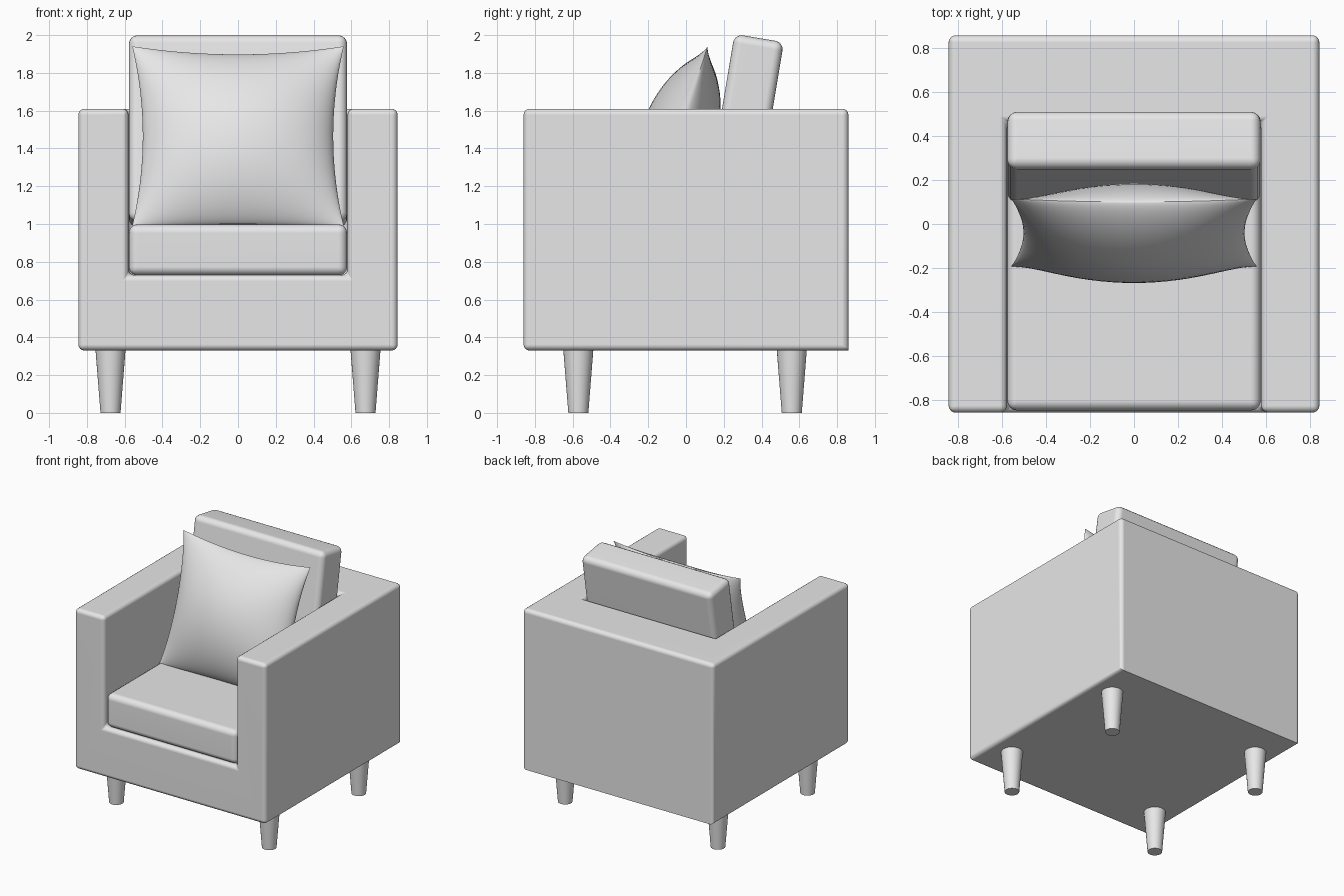
import bpy
import bmesh
import math
from mathutils import Matrix, Vector

old = bpy.data.objects.get("Cube")
if old:
    bpy.data.objects.remove(old, do_unlink=True)

grey = bpy.data.materials.new("light grey")
grey.use_nodes = True
colour = (0.8, 0.8, 0.8, 1)
grey.diffuse_color = colour
grey.node_tree.nodes["Principled BSDF"].inputs["Base Color"].default_value = colour


def finish(name, bm, weighted=True):
    bmesh.ops.recalc_face_normals(bm, faces=bm.faces)
    mesh = bpy.data.meshes.new(name)
    bm.to_mesh(mesh)
    bm.free()
    mesh.materials.append(grey)
    ob = bpy.data.objects.new(name, mesh)
    bpy.context.collection.objects.link(ob)
    bpy.ops.object.select_all(action="DESELECT")
    ob.select_set(True)
    bpy.context.view_layer.objects.active = ob
    bpy.ops.object.shade_smooth_by_angle(angle=math.radians(40))
    if weighted:
        mod = ob.modifiers.new("flat panels", "WEIGHTED_NORMAL")
        mod.keep_sharp = True
    return ob


def round_edges(bm, edges, radius):
    bmesh.ops.bevel(bm, geom=edges, offset=radius, segments=4,
                    profile=0.5, affect="EDGES", clamp_overlap=True)


def cushion(name, size, centre, tilt=0, radius=0.045):
    bm = bmesh.new()
    bmesh.ops.create_cube(bm, size=1, matrix=Matrix.Diagonal((*size, 1)))
    round_edges(bm, bm.edges[:], radius)
    bm.transform(Matrix.Translation(centre) @ Matrix.Rotation(-math.radians(tilt), 4, "X"))
    return finish(name, bm)


# Body: blocks on a coarse grid, leaving the seat well empty
xs, ys, zs = (-0.845, -0.58, 0.58, 0.845), (-0.86, 0.46, 0.86), (0.33, 0.73, 1.61)
cells = {(i, j, k) for i in range(3) for j in range(2) for k in range(2)} - {(1, 0, 1)}
bm = bmesh.new()
for cell in cells:
    for axis in range(3):
        for side in (0, 1):
            beside = list(cell)
            beside[axis] += 2 * side - 1
            if tuple(beside) in cells:
                continue
            corners = []
            for a, b in ((0, 0), (1, 0), (1, 1), (0, 1)):
                p = list(cell)
                p[axis] += side
                p[(axis + 1) % 3] += a
                p[(axis + 2) % 3] += b
                corners.append(bm.verts.new((xs[p[0]], ys[p[1]], zs[p[2]])))
            bm.faces.new(corners)
bmesh.ops.remove_doubles(bm, verts=bm.verts, dist=0.001)
bmesh.ops.recalc_face_normals(bm, faces=bm.faces)
bmesh.ops.dissolve_limit(bm, angle_limit=0.01, verts=bm.verts, edges=bm.edges)
# The lower back edge stays sharp
soft = [e for e in bm.edges
        if not all(v.co.y > 0.8 and v.co.z < 0.4 for v in e.verts)]
round_edges(bm, soft, 0.032)
finish("armchair_body", bm)

# Seat and back cushions
cushion("seat_cushion", (1.155, 1.3, 0.27), (0, -0.2, 0.863))
cushion("back_cushion", (1.155, 0.265, 1.0), (0, 0.305, 1.491), tilt=9.5)

# Throw pillow: two bulging sheets sharing a pinched seam
N = 32
lean = math.radians(18)
up = Vector((0, math.sin(lean), math.cos(lean)))
out = Vector((0, -math.cos(lean), math.sin(lean)))
middle = Vector((0, -0.04, 1.465))
bm = bmesh.new()
for side in (-1, 1):
    grid = []
    for i in range(N + 1):
        row = []
        for j in range(N + 1):
            # Sine spacing gathers rows near the seam
            u = math.sin(math.pi * (i / N - 0.5))
            v = math.sin(math.pi * (j / N - 0.5))
            x = 0.56 * u * (1 - 0.1 * (1 - v * v))
            pinch = 0.09 if v > 0 else 0.02
            h = 0.5 * v * (1 - pinch * (1 - u * u))
            bulge = 0.2 * max(0, 1 - u * u) ** 0.6 * max(0, 1 - v * v) ** 0.75
            p = middle + up * h + out * (side * bulge)
            # Rest the underside on the seat
            row.append(bm.verts.new((x, p.y, max(p.z, 0.99))))
        grid.append(row)
    for i in range(N):
        for j in range(N):
            bm.faces.new((grid[i][j], grid[i + 1][j], grid[i + 1][j + 1], grid[i][j + 1]))
bmesh.ops.remove_doubles(bm, verts=bm.verts, dist=0.0005)
finish("throw_pillow", bm, weighted=False)

# Tapered legs
for x, side in ((-0.675, "right"), (0.675, "left")):
    for y, end in ((-0.57, "front"), (0.56, "back")):
        bm = bmesh.new()
        bmesh.ops.create_cone(bm, cap_ends=True, segments=32, radius1=0.053, radius2=0.08,
                              depth=0.34, matrix=Matrix.Translation((x, y, 0.17)))
        finish(f"{end}_{side}_leg", bm, weighted=False)
